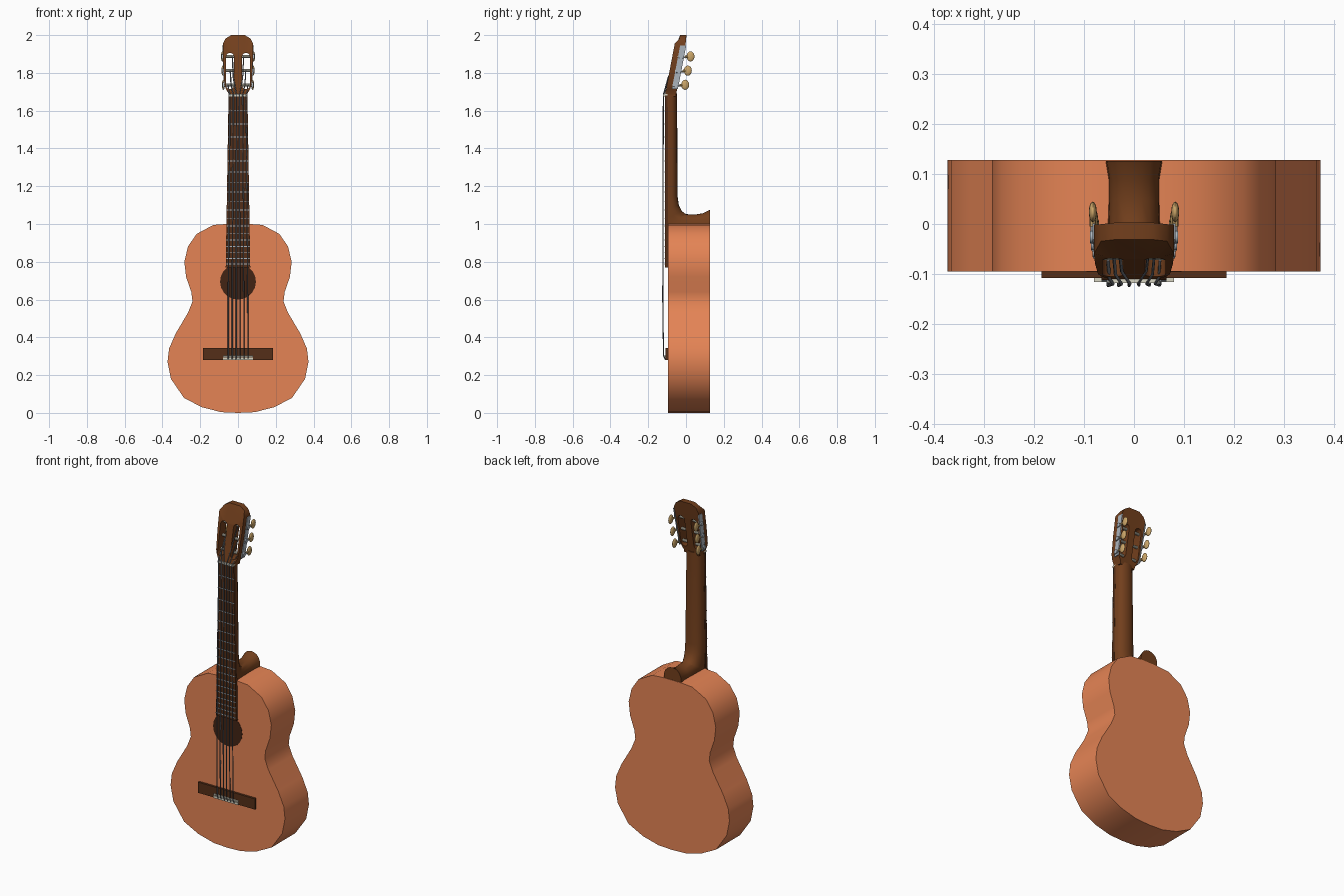
import bpy, bmesh, math
from mathutils import Matrix, Vector

if "Cube" in bpy.data.objects:
    bpy.data.objects.remove(bpy.data.objects["Cube"])


def mat(name, r, g, b):
    m = bpy.data.materials.new(name)
    m.diffuse_color = (r, g, b, 1)
    m.use_nodes = True
    m.node_tree.nodes["Principled BSDF"].inputs["Base Color"].default_value = m.diffuse_color
    return m


ORANGE = mat("orange_wood", 0.78, 0.23, 0.09)
BROWN = mat("brown_wood", 0.17, 0.05, 0.012)
DARK = mat("dark_wood", 0.09, 0.028, 0.009)
HOLE = mat("hole_dark", 0.055, 0.017, 0.007)
STEEL = mat("steel", 0.42, 0.47, 0.52)
STRING = mat("string_grey", 0.16, 0.17, 0.19)
GOLD = mat("gold", 0.6, 0.38, 0.14)
CREAM = mat("cream", 0.68, 0.66, 0.54)


def finish(name, bm, material, angle=35):
    bmesh.ops.recalc_face_normals(bm, faces=bm.faces)
    me = bpy.data.meshes.new(name)
    bm.to_mesh(me)
    bm.free()
    ob = bpy.data.objects.new(name, me)
    bpy.context.collection.objects.link(ob)
    me.materials.append(material)
    bpy.ops.object.select_all(action='DESELECT')
    ob.select_set(True)
    bpy.context.view_layer.objects.active = ob
    bpy.ops.object.shade_smooth_by_angle(angle=math.radians(angle))
    return ob


def plate(loops, y0, y1):
    """Fill (x, z) loops, holes included, and extrude from y0 to y1."""
    bm = bmesh.new()
    edges = []
    for pts in loops:
        vs = [bm.verts.new((x, y0, z)) for x, z in pts]
        edges += [bm.edges.new((v, vs[i - 1])) for i, v in enumerate(vs)]
    bmesh.ops.triangle_fill(bm, edges=edges, use_beauty=True, normal=(0, -1, 0))
    ret = bmesh.ops.extrude_face_region(bm, geom=bm.faces[:])
    for v in ret["geom"]:
        if isinstance(v, bmesh.types.BMVert):
            v.co.y = y1
    return bm


def mirrored(half):
    """Half outline listed top to bottom on +x -> closed loop."""
    return half + [(-x, z) for x, z in reversed(half) if x > 0]


def add_box(bm, lo, hi):
    lo, hi = Vector(lo), Vector(hi)
    m = Matrix.Translation((lo + hi) / 2) @ Matrix.Diagonal((*(hi - lo), 1))
    return bmesh.ops.create_cube(bm, size=1, matrix=m)["verts"]


def add_rod(bm, a, b, r, n=10):
    a, b = Vector(a), Vector(b)
    rot = (b - a).to_track_quat('Z', 'Y').to_matrix().to_4x4()
    bmesh.ops.create_cone(bm, cap_ends=True, segments=n, radius1=r, radius2=r,
                          depth=(b - a).length,
                          matrix=Matrix.Translation((a + b) / 2) @ rot)


def box(name, lo, hi, material):
    bm = bmesh.new()
    add_box(bm, lo, hi)
    return finish(name, bm, material)


# Body
half = [(0.06, 1.0), (0.13, 0.995), (0.22, 0.947), (0.265, 0.88), (0.284, 0.80),
        (0.275, 0.72), (0.247, 0.64), (0.241, 0.59), (0.265, 0.53), (0.33, 0.42),
        (0.365, 0.34), (0.373, 0.27), (0.355, 0.18), (0.285, 0.078), (0.19, 0.03),
        (0.09, 0.004), (0, 0)]
finish("body", plate([mirrored(half)], -0.095, 0.128), ORANGE)

# Sound hole
ring = [(0.095 * math.cos(k * math.tau / 20), 0.695 + 0.095 * math.sin(k * math.tau / 20))
        for k in range(20)]
finish("sound_hole", plate([ring], -0.0965, -0.09), HOLE)

# Neck and heel: D-shaped sections (base y, z, apex y, z, half width)
sections = [(-0.097, 1.69, -0.047, 1.69, 0.050), (-0.097, 1.15, -0.045, 1.15, 0.058),
            (-0.097, 1.08, -0.038, 1.10, 0.058), (-0.097, 1.03, -0.022, 1.068, 0.057),
            (-0.095, 0.995, 0.0, 1.052, 0.055), (0.04, 0.995, 0.05, 1.05, 0.051),
            (0.09, 0.995, 0.09, 1.057, 0.051), (0.126, 0.995, 0.126, 1.075, 0.057)]
bm = bmesh.new()
rings = []
for by, bz, ay, az, w in sections:
    r = []
    for k in range(11):
        t = math.pi * k / 10
        d = math.sin(t) ** 0.7 if 0 < k < 10 else 0
        r.append(bm.verts.new((w * math.cos(t), by + (ay - by) * d, bz + (az - bz) * d)))
    rings.append(r)
for a, b in zip(rings, rings[1:]):
    for k in range(11):
        j = (k + 1) % 11
        bm.faces.new((a[k], a[j], b[j], b[k]))
bm.faces.new(rings[0])
bm.faces.new(rings[-1])
finish("neck", bm, BROWN)

# Fingerboard, frets and nut
NUT, SADDLE = 1.68, 0.30


def board_half(z):
    return 0.065 - 0.015 * (z - 0.77) / 0.91


finish("fingerboard", plate([mirrored([(0.05, NUT), (0.065, 0.77)])], -0.112, -0.094), DARK)
bm = bmesh.new()
for n in range(1, 19):
    z = NUT - (NUT - SADDLE) * (1 - 2 ** (-n / 12))
    w = board_half(z)
    add_box(bm, (-w, -0.115, z - 0.002), (w, -0.111, z + 0.002))
finish("frets", bm, STEEL)
box("nut", (-0.05, -0.118, 1.676), (0.05, -0.095, 1.688), CREAM)

# Bridge with tie block and saddle
box("bridge", (-0.185, -0.108, 0.28), (0.185, -0.094, 0.343), DARK)
box("tie_block", (-0.08, -0.112, 0.279), (0.08, -0.10, 0.292), CREAM)
box("saddle", (-0.08, -0.116, 0.297), (0.08, -0.10, 0.305), CREAM)


# Slotted headstock, leaning back
def lean(z):
    return 0.19 * (z - 1.7)


def slot(s):
    pts = []
    for k in range(14):
        t = math.pi * (k if k < 7 else k - 1) / 6
        c = 1.885 if k < 7 else 1.735
        pts.append((s * 0.042 + 0.021 * math.cos(t), c + 0.021 * math.sin(t)))
    return pts


outline = mirrored([(0.036, 2.0), (0.066, 1.982), (0.08, 1.955), (0.078, 1.85),
                    (0.072, 1.74), (0.064, 1.715), (0.05, 1.69), (0.05, 1.675)])
bm = plate([outline, slot(1), slot(-1)], -0.108, -0.05)
for v in bm.verts:
    if v.co.z > 1.975:
        v.co.y += 0.02 if v.co.y < -0.08 else -0.004
    v.co.y += lean(v.co.z)
finish("headstock", bm, BROWN)

# Tuning machines on both sides
PEGS = (1.737, 1.812, 1.887)


def peg_y(z):
    return -0.054 + 0.19 * (z - 1.74)


for s, side in ((1, "right"), (-1, "left")):
    metal, rollers, knobs = bmesh.new(), bmesh.new(), bmesh.new()
    for v in add_box(metal, (0.071 * s, -0.016, 1.715), (0.076 * s, 0.016, 1.945)):
        v.co.x += s * (v.co.z - 1.73) * 0.035
        v.co.y += peg_y(v.co.z)
    for z in PEGS:
        y, x = peg_y(z), 0.075 + (z - 1.73) * 0.035
        add_rod(metal, (s * x, y, z), (s * (x + 0.008), y, z), 0.012, 12)
        add_rod(metal, (s * (x + 0.003), y - 0.014, z - 0.008),
                (s * (x + 0.003), y + 0.04, z - 0.003), 0.004, 8)
        add_rod(rollers, (s * 0.015, y - 0.01, z), (s * x, y - 0.01, z), 0.008)
        kx = s * (x + 0.002)
        add_rod(knobs, (kx, y + 0.022, z - 0.003), (kx, y + 0.04, z), 0.007)
        bmesh.ops.create_uvsphere(knobs, u_segments=12, v_segments=8, radius=1,
                                  matrix=Matrix.Translation((kx, y + 0.05, z))
                                  @ Matrix.Diagonal((0.008, 0.021, 0.027, 1)))
    finish("tuner_plate_" + side, metal, STEEL)
    finish("tuner_rollers_" + side, rollers, CREAM)
    finish("tuner_knobs_" + side, knobs, GOLD)

# Strings from the tie block over saddle and nut to the rollers
for s, side in ((1, "right"), (-1, "left")):
    for i in range(3):
        xb, xn, xe = 0.010 + 0.021 * i, 0.008 + 0.017 * i, 0.030 + 0.011 * i
        zr = PEGS[2 - i]
        zm = NUT + (zr - NUT) * 0.45
        pts = [(xb, -0.108, 0.282), (xb, -0.119, 0.301), (xb * 0.97 + xn * 0.03, -0.123, 0.6),
               (xn, -0.120, NUT + 0.003),
               (xn + (xe - xn) * 0.75, -0.109 + lean(zm), zm),
               (xe, peg_y(zr) - 0.019, zr)]
        cu = bpy.data.curves.new("string", 'CURVE')
        cu.dimensions = '3D'
        cu.bevel_depth = 0.0034 if s < 0 else 0.0028
        cu.bevel_resolution = 1
        cu.use_fill_caps = True
        sp = cu.splines.new('POLY')
        sp.points.add(len(pts) - 1)
        for p, (x, y, z) in zip(sp.points, pts):
            p.co = (s * x, y, z, 1)
        cu.materials.append(STRING)
        ob = bpy.data.objects.new(f"string_{side}_{i + 1}", cu)
        bpy.context.collection.objects.link(ob)
